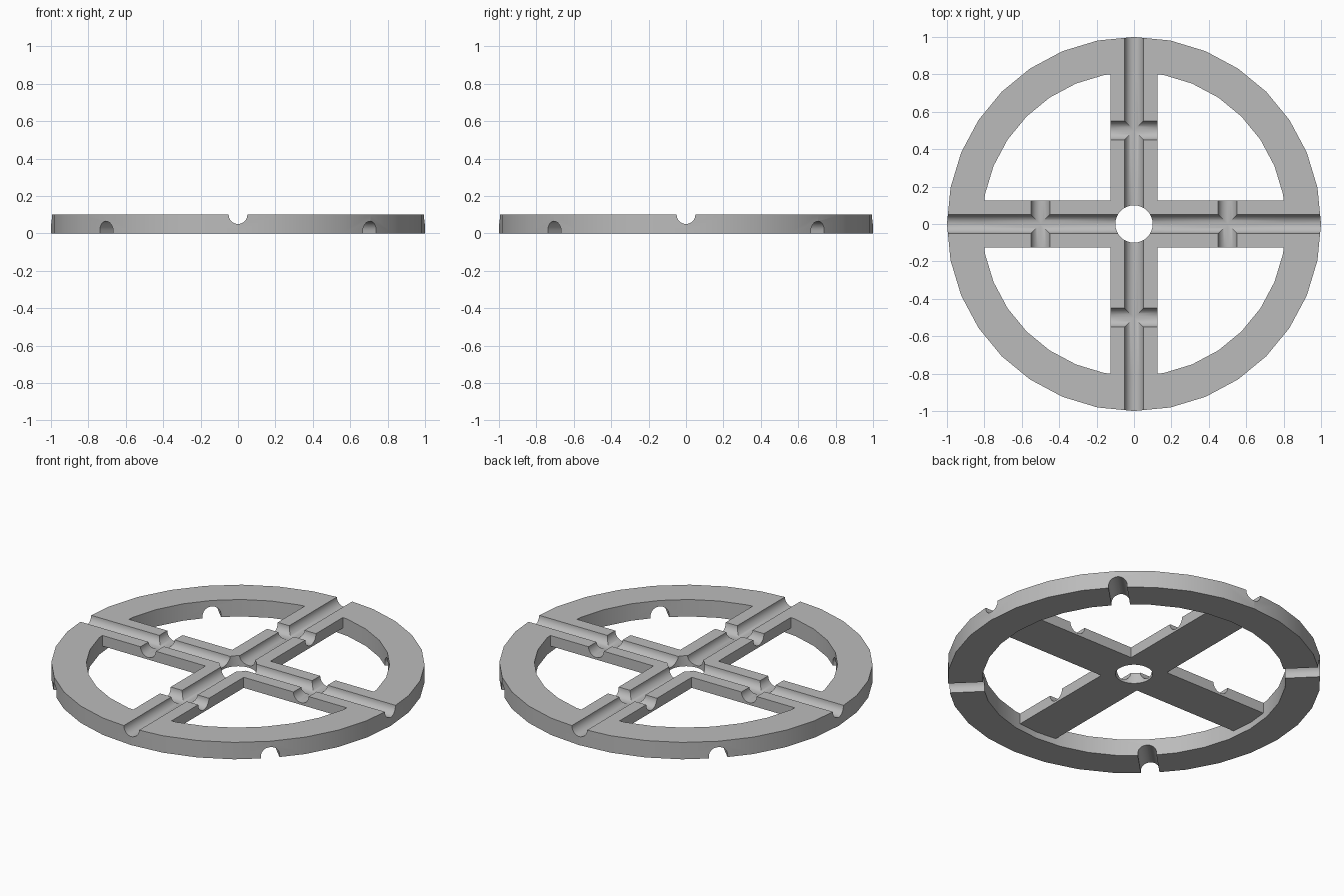
import bpy, bmesh, math
from mathutils import Matrix

if "Cube" in bpy.data.objects:
    bpy.data.objects.remove(bpy.data.objects["Cube"], do_unlink=True)

SIDES = 32
TOP = 0.1            # height of the wheel
SPOKE_BOTTOM = 0.0375
OUTER, INNER = 1.0, 0.8125
HALF = 0.125         # half width of a spoke
GROOVE = 0.05        # groove radius

grey = bpy.data.materials.new("light_grey")
grey.use_nodes = True
colour = (0.5, 0.5, 0.5, 1)
grey.diffuse_color = colour
grey.node_tree.nodes["Principled BSDF"].inputs["Base Color"].default_value = colour


def make_object(name, bm):
    bmesh.ops.recalc_face_normals(bm, faces=bm.faces)
    mesh = bpy.data.meshes.new(name)
    bm.to_mesh(mesh)
    bm.free()
    mesh.materials.append(grey)
    obj = bpy.data.objects.new(name, mesh)
    bpy.context.collection.objects.link(obj)
    return obj


def prism(name, outline, low, high):
    """Extrude a flat outline upwards."""
    bm = bmesh.new()
    face = bm.faces.new([bm.verts.new((x, y, low)) for x, y in outline])
    top = bmesh.ops.extrude_face_region(bm, geom=[face])["geom"]
    verts = [v for v in top if isinstance(v, bmesh.types.BMVert)]
    bmesh.ops.translate(bm, verts=verts, vec=(0, 0, high - low))
    return make_object(name, bm)


def bar(outline, length, angle, centre):
    """Lay a prism with the given section flat, running along the angle."""
    obj = prism("cutter", outline, -length / 2, length / 2)
    turn = Matrix.Rotation(angle, 4, "Z") @ Matrix(
        ((0, 0, 1, 0), (1, 0, 0, 0), (0, 1, 0, 0), (0, 0, 0, 1)))
    obj.data.transform(Matrix.Translation(centre) @ turn)
    return obj


def circle(radius, sides=SIDES):
    return [(radius * math.cos(math.tau * i / sides),
             radius * math.sin(math.tau * i / sides)) for i in range(sides)]


def cut(obj, cutter):
    cutter.hide_render = True
    mod = obj.modifiers.new("cut", "BOOLEAN")
    mod.operation, mod.solver, mod.object = "DIFFERENCE", "EXACT", cutter
    bpy.context.view_layer.objects.active = obj
    bpy.ops.object.modifier_apply(modifier=mod.name)
    bpy.data.objects.remove(cutter, do_unlink=True)


# Rim: a square section ring
bm = bmesh.new()
loops = [[bm.verts.new((x, y, z)) for x, y in circle(r)]
         for r, z in ((OUTER, 0), (OUTER, TOP), (INNER, TOP), (INNER, 0))]
for k in range(4):
    a, b = loops[k], loops[(k + 1) % 4]
    for i in range(SIDES):
        j = (i + 1) % SIDES
        bm.faces.new((a[i], a[j], b[j], b[i]))
rim = make_object("rim", bm)

# Spokes: a cross whose ends follow the inside of the rim
reach = INNER - HALF * math.tan(math.pi / SIDES)
arm = [(HALF, -HALF), (reach, -HALF), (INNER, 0), (reach, HALF)]
outline = []
for q in range(4):
    c, s = round(math.cos(q * math.pi / 2)), round(math.sin(q * math.pi / 2))
    outline += [(c * x - s * y, s * x + c * y) for x, y in arm]
spokes = prism("spokes", outline, SPOKE_BOTTOM, TOP)

# Round grooves along the top, over both rim and spokes
for angle in (0, math.pi / 2):
    for part in (rim, spokes):
        cut(part, bar(circle(GROOVE), 2.4, angle, (0, 0, TOP)))

# Short grooves across each spoke
for d in (-0.5, 0.5):
    cut(spokes, bar(circle(GROOVE), 0.4, math.pi / 2, (d, 0, TOP)))
    cut(spokes, bar(circle(GROOVE), 0.4, 0, (0, d, TOP)))

# Centre hole
cut(spokes, prism("cutter", circle(0.1), -0.1, 0.3))

# Arched notches under the rim on the diagonals
arch = [p for p in circle(GROOVE) if p[1] > -0.001]
arch += [(-GROOVE, -0.1), (GROOVE, -0.1)]
for angle in (math.pi / 4, -math.pi / 4):
    cut(rim, bar(arch, 2.4, angle, (0, 0, 0.015)))

# Smooth the curved walls, keep edges sharp
for obj in (rim, spokes):
    bpy.ops.object.select_all(action="DESELECT")
    obj.select_set(True)
    bpy.context.view_layer.objects.active = obj
    bpy.ops.object.shade_smooth_by_angle(angle=math.radians(30))
